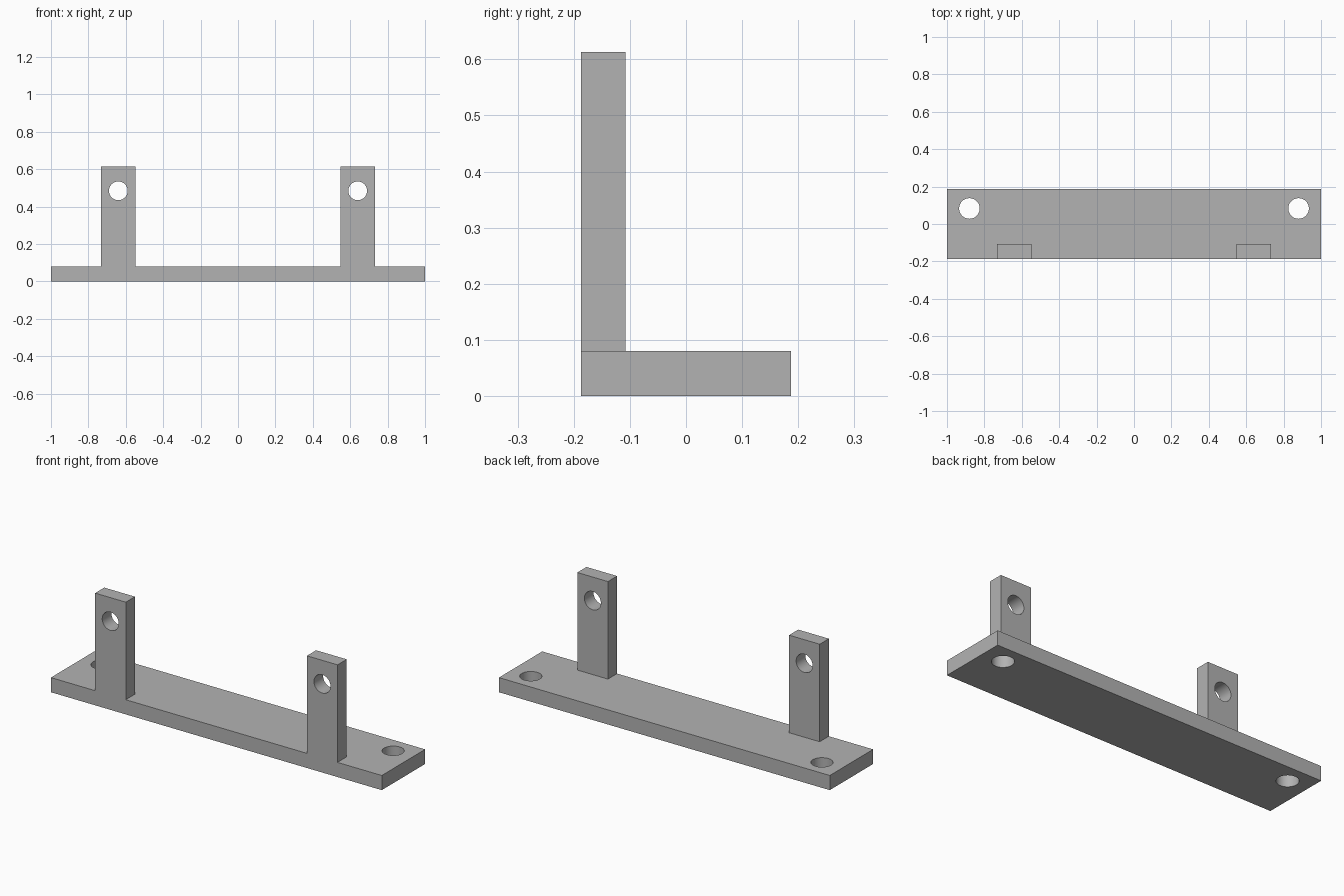
import bpy
import math

if "Cube" in bpy.data.objects:
    bpy.data.objects.remove(bpy.data.objects["Cube"], do_unlink=True)

# Plain grey material
grey = bpy.data.materials.new("matte_grey")
grey.use_nodes = True
grey.diffuse_color = (0.45, 0.45, 0.45, 1)
grey.node_tree.nodes["Principled BSDF"].inputs["Base Color"].default_value = grey.diffuse_color

HALF_DEPTH = 0.187
PLATE_TOP = 0.08
UPRIGHT_TOP = 0.613


def block(name, low, high):
    """Box between two opposite corners."""
    centre = [(a + b) / 2 for a, b in zip(low, high)]
    bpy.ops.mesh.primitive_cube_add(size=1, location=centre)
    obj = bpy.context.object
    obj.name = name
    obj.scale = [b - a for a, b in zip(low, high)]
    bpy.ops.object.transform_apply(location=True, rotation=True, scale=True)
    obj.data.materials.append(grey)
    return obj


def drill(name, centre, radius, tilt=0):
    """Cylinder used to cut a round hole."""
    bpy.ops.mesh.primitive_cylinder_add(vertices=48, radius=radius, depth=0.3,
                                        location=centre, rotation=(tilt, 0, 0))
    obj = bpy.context.object
    obj.name = name
    obj.hide_render = True
    obj.data.materials.append(grey)
    return obj


def combine(target, tool, operation):
    """Apply a boolean and discard the tool."""
    mod = target.modifiers.new(operation.lower(), "BOOLEAN")
    mod.operation = operation
    mod.solver = "EXACT"
    mod.object = tool
    bpy.context.view_layer.objects.active = target
    bpy.ops.object.modifier_apply(modifier=mod.name)
    bpy.data.objects.remove(tool, do_unlink=True)


# Base plate
bracket = block("mounting_bracket", (-1, -HALF_DEPTH, 0), (1, HALF_DEPTH, PLATE_TOP))

for side, label in ((-1, "right"), (1, "left")):
    # Upright tab, flush with the front of the plate
    x = side * 0.64
    upright = block(label + "_upright", (x - 0.0925, -HALF_DEPTH, PLATE_TOP / 2),
                    (x + 0.0925, -0.108, UPRIGHT_TOP))
    combine(bracket, upright, "UNION")
    # Hole through the upright, front to back
    combine(bracket, drill(label + "_pin_hole", (x, -0.15, 0.484), 0.05, math.pi / 2), "DIFFERENCE")
    # Screw hole through the plate
    combine(bracket, drill(label + "_screw_hole", (side * 0.88, 0.083, 0.04), 0.055), "DIFFERENCE")

# Smooth hole walls, crisp block edges
bpy.ops.object.select_all(action="DESELECT")
bracket.select_set(True)
bpy.context.view_layer.objects.active = bracket
bpy.ops.object.shade_smooth_by_angle(angle=math.radians(30))
